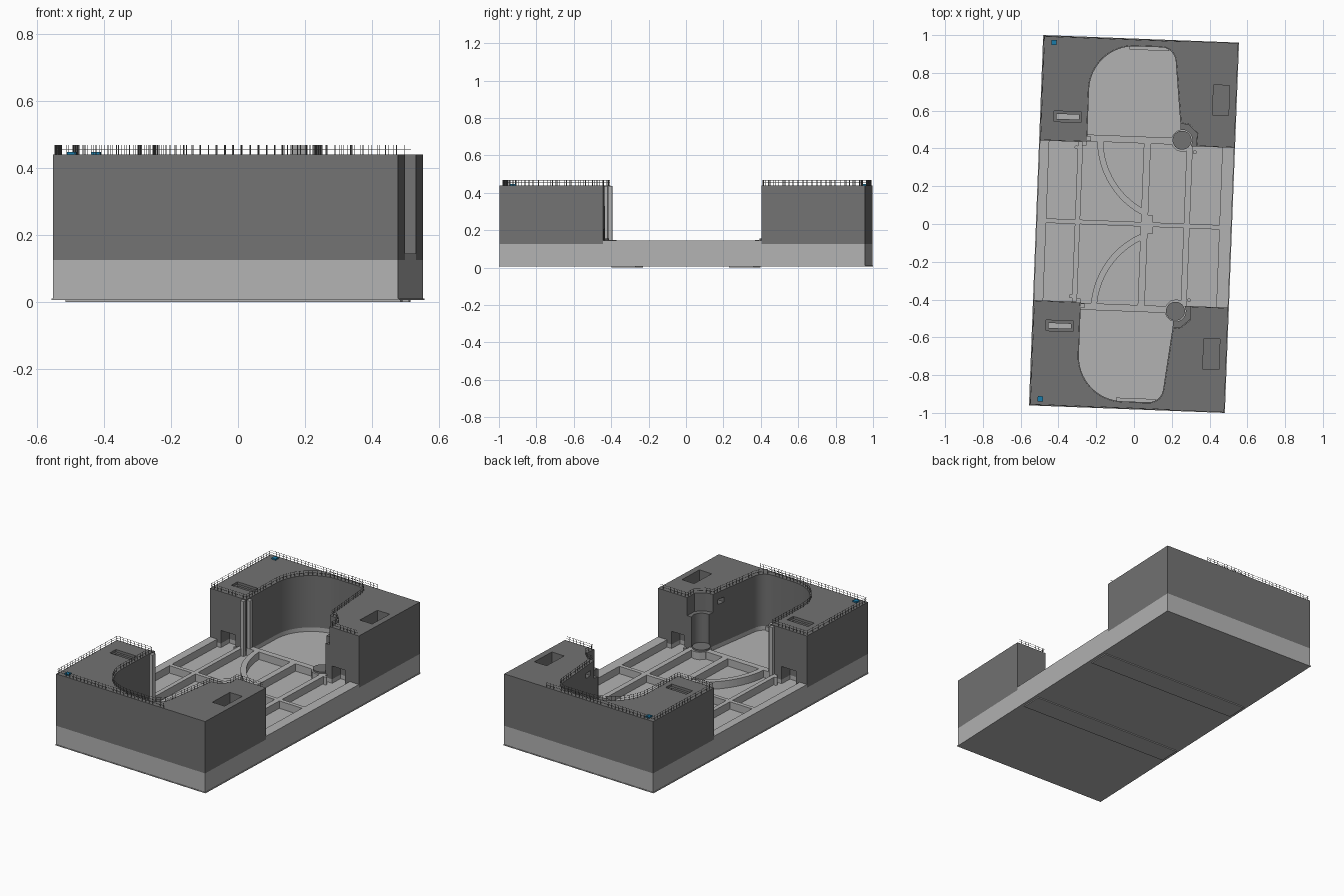
import bpy, bmesh, math
from mathutils import Vector, Matrix

if "Cube" in bpy.data.objects:
    bpy.data.objects.remove(bpy.data.objects["Cube"])

ANGLE = math.radians(-2.2)      # whole structure is turned slightly in plan
W, L = 0.515, 0.978             # half width, half length
FACE = 0.423                    # inner face of the towers
FLOOR, PLINTH, DECK, LEDGE, TOP = 0.10, 0.125, 0.145, 0.33, 0.44
HINGE = (0.237, 0.453)


def material(name, rgb):
    m = bpy.data.materials.new(name)
    m.diffuse_color = (*rgb, 1)
    m.use_nodes = True
    m.node_tree.nodes["Principled BSDF"].inputs["Base Color"].default_value = m.diffuse_color
    return m


LIGHT = material("light_concrete", (0.45, 0.45, 0.45))
DARK = material("dark_concrete", (0.17, 0.17, 0.17))
BLUE = material("blue_paint", (0.01, 0.2, 0.4))


def finish(name, bm, mat=None, mirror=False):
    bmesh.ops.recalc_face_normals(bm, faces=bm.faces)
    me = bpy.data.meshes.new(name)
    bm.to_mesh(me)
    bm.free()
    ob = bpy.data.objects.new(name, me)
    bpy.context.collection.objects.link(ob)
    ob.rotation_euler.z = ANGLE
    if mat:
        me.materials.append(mat)
    if mirror:
        add_mirror(ob)
    return ob


def add_mirror(ob):
    m = ob.modifiers.new("mirror", 'MIRROR')
    m.use_axis = (False, True, False)
    m.use_mirror_merge = False


def add_box(bm, x0, x1, y0, y1, z0, z1):
    mat = Matrix.Translation(((x0 + x1) / 2, (y0 + y1) / 2, (z0 + z1) / 2)) @ \
        Matrix.Diagonal((x1 - x0, y1 - y0, z1 - z0, 1))
    bmesh.ops.create_cube(bm, size=1, matrix=mat)


def add_prism(bm, pts, z0, z1):
    f = bm.faces.new([bm.verts.new((x, y, z0)) for x, y in pts])
    r = bmesh.ops.extrude_face_region(bm, geom=[f])
    for v in r["geom"]:
        if isinstance(v, bmesh.types.BMVert):
            v.co.z = z1


def boxes(name, items, mat=None, mirror=False):
    bm = bmesh.new()
    for b in items:
        add_box(bm, *b)
    return finish(name, bm, mat, mirror)


def prism(name, pts, z0, z1, mat=None, mirror=False):
    bm = bmesh.new()
    add_prism(bm, pts, z0, z1)
    return finish(name, bm, mat, mirror)


def arc(c, r, a0, a1, n):
    angs = [math.radians(a0 + (a1 - a0) * i / n) for i in range(n + 1)]
    return [(c[0] + r * math.cos(a), c[1] + r * math.sin(a)) for a in angs]


def cut(ob, cutter):
    m = ob.modifiers.new("cut", 'BOOLEAN')
    m.operation, m.solver, m.object = 'DIFFERENCE', 'EXACT', cutter
    cutter.hide_render = True
    bpy.context.view_layer.objects.active = ob
    bpy.ops.object.modifier_apply(modifier=m.name)


def channel(off=0.0):
    # curved gate recess outline, from the left mouth round to the hinge
    return ([(-0.265 - off, FACE + off)]
            + arc((-0.028, 0.703), 0.237 + off, 180, 90, 16)
            + arc((0.11, 0.862), 0.078 + off, 90, 5, 8))


# Floor slab, bottom flange and two keel strips
boxes("floor_slab", [(-W, W, -L, L, 0.008, FLOOR)], LIGHT)
boxes("bottom_flange", [(-0.519, 0.519, -0.981, 0.981, 0.006, 0.011)], LIGHT)
boxes("keel_strip", [(-0.5, 0.5, 0.25, 0.38, 0, 0.008)], LIGHT, True)

# Towers and their plinths
outline = ([(-W, L), (-W, FACE)] + channel() + [(0.225, 0.54)]
           + arc(HINGE, 0.055, 100, -33, 12) + [(W, FACE), (W, L)])
plinth = prism("tower_plinth", outline, FLOOR, PLINTH, LIGHT)
tower = prism("tower", outline, PLINTH, TOP, DARK)

doors = [(-0.44, -0.34, 0.40, 0.50, 0.05, 0.205), (0.33, 0.42, 0.40, 0.50, 0.05, 0.205)]
shaft = (-0.432, -0.312, 0.541, 0.567, 0.05, 0.6)
low_cut = boxes("opening_cutter", doors + [shaft])
cut(plinth, low_cut)
cut(tower, low_cut)
pits = boxes("pit_cutter", [(-0.445, -0.30, 0.526, 0.582, 0.425, 0.6),
                            (0.393, 0.478, 0.592, 0.752, 0.36, 0.6),
                            (0.15, 0.27, 0.58, 0.63, 0.365, 0.395)])
cut(tower, pits)
notch_pts = [(0.2225, 0.542), (0.27, 0.534), (0.315, 0.492), (0.312, 0.40),
             (0.15, 0.40), (0.15, 0.542)]
notch = prism("notch_cutter", notch_pts, LEDGE, 0.6)
cut(tower, notch)
for c in (low_cut, pits, notch):
    bpy.data.objects.remove(c)
for ob in (plinth, tower):
    bpy.ops.object.select_all(action='DESELECT')
    ob.select_set(True)
    bpy.context.view_layer.objects.active = ob
    bpy.ops.object.shade_smooth_by_angle(angle=math.radians(25))
    add_mirror(ob)

# Light corner pillars at the recess mouth, and end sill in the recess
boxes("corner_pillar", [(-0.29, -0.268, 0.405, 0.43, FLOOR, TOP - 0.005),
                        (-0.27, -0.245, 0.43, 0.455, FLOOR, TOP - 0.005)], LIGHT, True)
boxes("recess_end_sill", [(-0.06, 0.15, 0.922, 0.945, FLOOR - 0.01, PLINTH)], LIGHT, True)

# Raised ribs between the towers
z = (FLOOR - 0.01, DECK)
ribs = [(x0, x1, 0, FACE, *z) for x0, x1 in
        ((-W, -0.465), (-0.313, -0.286), (0.036, 0.073), (0.263, 0.295), (0.452, W))]
ribs += [(-0.48, 0.47, 0, 0.012, *z), (-0.265, 0.19, 0.428, 0.464, *z),
         (0.036, 0.073, 0.40, 0.44, *z), (0.07, 0.10, 0, 0.05, *z)]
boxes("floor_rib", ribs, LIGHT, True)

# Curved gate track centred on the hinge
prism("gate_track", arc(HINGE, 0.449, 183, 243, 20) + arc(HINGE, 0.417, 243, 183, 20),
      FLOOR - 0.01, DECK, LIGHT, True)

# Hinge seat disc on a pale base
prism("hinge_base", arc((0.24, 0.45), 0.06, 0, 330, 11), FLOOR - 0.01, DECK, LIGHT, True)
prism("hinge_disc", arc(HINGE, 0.05, 0, 348.75, 31), DECK - 0.01, 0.155, DARK, True)

# Small floor studs
bm = bmesh.new()
for c in ((-0.32, 0.395), (0.307, 0.392)):
    add_prism(bm, arc(c, 0.01, 0, 330, 11), FLOOR, DECK + 0.003)
finish("floor_stud", bm, LIGHT, True)

# Blue roof hatches
boxes("roof_hatch", [(-0.474, -0.446, 0.93, 0.958, TOP - 0.005, TOP + 0.008)], BLUE, True)

# Safety railing around the open edges of each roof
path = ([(0.225, 0.973), (-0.51, 0.973), (-0.51, 0.428)] + channel(0.006)
        + [(0.231, 0.547), (0.273, 0.54), (0.321, 0.494), (0.318, 0.428), (0.50, 0.428)])
bm = bmesh.new()
T, STEP, left = 0.0018, 0.025, 0.0
for p, q in zip(path, path[1:]):
    a, b = Vector((*p, 0)), Vector((*q, 0))
    d = b - a
    n = d.length
    rot = Matrix.Rotation(math.atan2(d.y, d.x), 4, 'Z')
    for h in (TOP + 0.014, TOP + 0.027):
        bmesh.ops.create_cube(bm, size=1, matrix=Matrix.Translation((a + b) / 2 + Vector((0, 0, h)))
                              @ rot @ Matrix.Diagonal((n, T * 0.7, T * 0.7, 1)))
    while left <= n:
        c = a + d * (left / n)
        add_box(bm, c.x - T / 2, c.x + T / 2, c.y - T / 2, c.y + T / 2, TOP - 0.003, TOP + 0.028)
        left += STEP
    left -= n
finish("roof_railing", bm, DARK, True)
